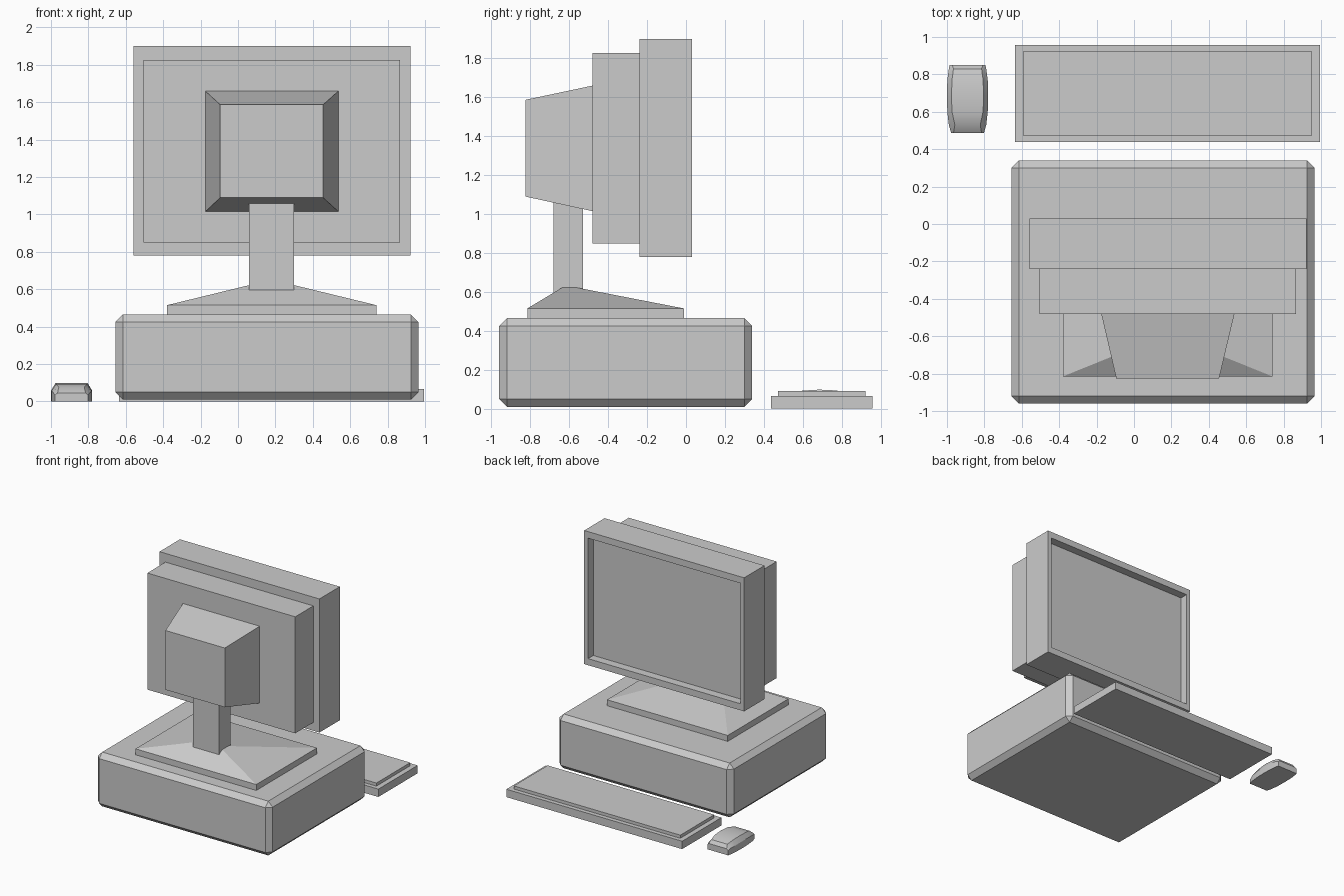
import bpy, bmesh
from mathutils import Vector

cube = bpy.data.objects.get("Cube")
if cube:
    bpy.data.objects.remove(cube, do_unlink=True)

grey = bpy.data.materials.new("plain grey")
grey.use_nodes = True
colour = (0.6, 0.6, 0.6, 1)
grey.diffuse_color = colour
grey.node_tree.nodes["Principled BSDF"].inputs["Base Color"].default_value = colour


def finish(name, bm):
    bmesh.ops.recalc_face_normals(bm, faces=bm.faces)
    mesh = bpy.data.meshes.new(name)
    bm.to_mesh(mesh)
    bm.free()
    mesh.materials.append(grey)
    obj = bpy.data.objects.new(name, mesh)
    bpy.context.collection.objects.link(obj)
    return obj


def loft(name, rings):
    """Skin a series of matching closed rings and cap both ends."""
    bm = bmesh.new()
    loops = [[bm.verts.new(p) for p in ring] for ring in rings]
    count = len(loops[0])
    for a, b in zip(loops, loops[1:]):
        for i in range(count):
            j = (i + 1) % count
            bm.faces.new((a[i], a[j], b[j], b[i]))
    bm.faces.new(loops[0])
    bm.faces.new(loops[-1])
    return finish(name, bm)


def flat_ring(x0, x1, y0, y1, z):
    return [(x0, y0, z), (x1, y0, z), (x1, y1, z), (x0, y1, z)]


def upright_ring(x0, x1, z0, z1, y):
    return [(x0, y, z0), (x1, y, z0), (x1, y, z1), (x0, y, z1)]


def box(name, x0, x1, y0, y1, z0, z1):
    return loft(name, [flat_ring(x0, x1, y0, y1, z) for z in (z0, z1)])


# Computer case with chamfered edges
case = box("computer_case", -0.655, 0.965, -0.96, 0.34, 0.01, 0.465)
bevel = case.modifiers.new("chamfer", "BEVEL")
bevel.width = 0.04
bevel.segments = 1

# Monitor stand: sloped foot and neck
foot = (-0.38, 0.74, -0.815, -0.01)
loft("stand_foot", [flat_ring(*foot, 0.465), flat_ring(*foot, 0.515),
                    flat_ring(0.06, 0.30, -0.637, -0.56, 0.622)])
box("stand_neck", 0.06, 0.30, -0.68, -0.53, 0.595, 1.06)

# Monitor: tapered tube housing, rear shell, recessed screen frame
loft("tube_housing", [upright_ring(-0.095, 0.455, 1.09, 1.587, -0.825),
                      upright_ring(-0.175, 0.537, 1.015, 1.66, -0.48)])
box("monitor_rear_shell", -0.505, 0.867, -0.48, -0.24, 0.85, 1.827)
outer = (-0.56, 0.923, 0.78, 1.90)
inner = (-0.525, 0.888, 0.835, 1.845)
loft("monitor_frame", [upright_ring(*outer, -0.24), upright_ring(*outer, 0.03),
                       upright_ring(*inner, 0.03), upright_ring(*inner, -0.04)])

# Keyboard: slab and raised key area
box("keyboard_base", -0.635, 0.995, 0.438, 0.958, 0, 0.066)
box("keyboard_keys", -0.593, 0.952, 0.473, 0.922, 0.066, 0.092)

# Mouse: y, half width, shoulder height, top half width, top height
stations = [(0.487, 0.088, 0.035, 0.075, 0.045),
            (0.53, 0.10, 0.05, 0.068, 0.077),
            (0.60, 0.108, 0.056, 0.083, 0.093),
            (0.685, 0.11, 0.058, 0.086, 0.098),
            (0.77, 0.108, 0.056, 0.083, 0.094),
            (0.83, 0.10, 0.05, 0.075, 0.08),
            (0.85, 0.096, 0.04, 0.082, 0.052)]
mouse = loft("mouse", [
    [(-0.89 + x, y, z) for x, z in
     ((-w, 0), (w, 0), (w, s), (t, h), (-t, h), (-w, s))]
    for y, w, s, t, h in stations])
bpy.ops.object.select_all(action="DESELECT")
mouse.select_set(True)
bpy.context.view_layer.objects.active = mouse
bpy.ops.object.shade_smooth_by_angle(angle=0.52)
